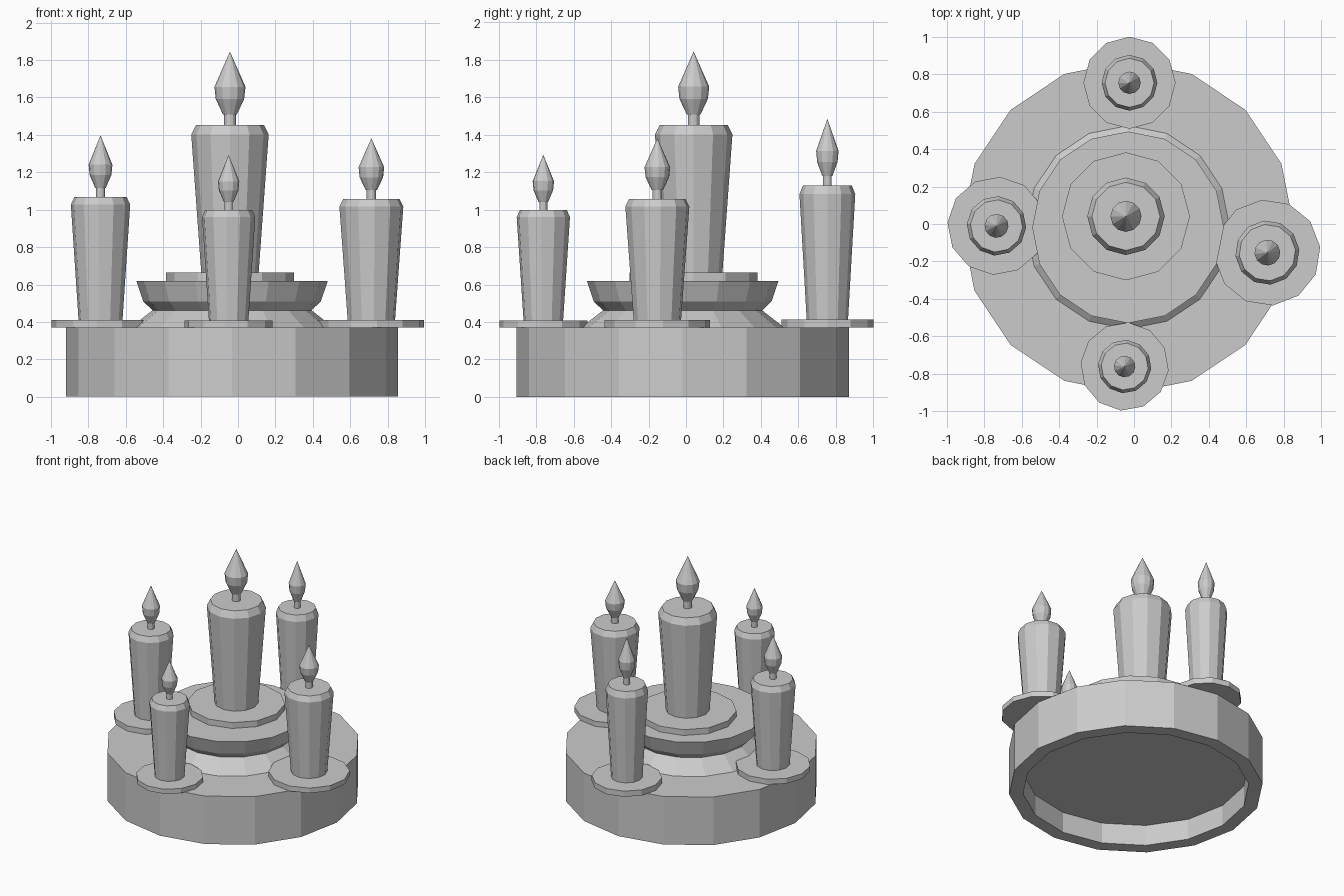
import bpy, bmesh
from math import sin, cos, pi, radians

if "Cube" in bpy.data.objects:
    bpy.data.objects.remove(bpy.data.objects["Cube"])


def lathe(name, profile, sides, loc=(0, 0, 0), scale=(1, 1, 1), rot=0):
    """Revolve (radius, z) points around z; radius 0 makes a pole, open ends are capped."""
    bm = bmesh.new()
    rings = []
    for r, z in profile:
        if r == 0:
            rings.append([bm.verts.new((0, 0, z))])
        else:
            rings.append([bm.verts.new((r * cos(2 * pi * i / sides), r * sin(2 * pi * i / sides), z))
                          for i in range(sides)])
    for a, b in zip(rings, rings[1:]):
        for i in range(sides):
            j = (i + 1) % sides
            if len(b) == 1:
                bm.faces.new((a[i], a[j], b[0]))
            elif len(a) == 1:
                bm.faces.new((a[0], b[j], b[i]))
            else:
                bm.faces.new((a[i], a[j], b[j], b[i]))
    for ring in (rings[0], rings[-1]):
        if len(ring) > 1:
            bm.faces.new(ring)
    bmesh.ops.recalc_face_normals(bm, faces=bm.faces)
    mesh = bpy.data.meshes.new(name)
    bm.to_mesh(mesh)
    bm.free()
    ob = bpy.data.objects.new(name, mesh)
    ob.location, ob.scale = loc, scale
    ob.rotation_euler.z = radians(rot)
    bpy.context.collection.objects.link(ob)
    return ob


CENTRE = (-0.032, -0.018, 0)

# round base with a recessed underside
lathe("base", [(0.79, 0.16), (0.79, 0), (0.888, 0), (0.888, 0.37)], 16, CENTRE)

# waisted pedestal under the middle candle
lathe("pedestal", [(0.55, 0.365), (0.425, 0.462), (0.475, 0.51), (0.512, 0.62)], 16, CENTRE)

# candle parts in the middle candle's size, measured up from the tray underside
PARTS = {
    "tray": [(0.342, 0), (0.342, 0.048)],
    "candle": [(0.153, 0.04), (0.207, 0.785), (0.182, 0.835)],
    "wick": [(0.031, 0.825), (0.031, 0.91)],
    "flame": [(0.037, 0.892), (0.076, 0.975), (0.083, 1.04), (0, 1.228)],
}

# position, width scale, height scale, turn
CANDLES = {
    "middle": (-0.043, 0.041, 0.617, 1.0, 1.0, 0),
    "left": (-0.735, -0.01, 0.371, 0.768, 0.836, -4),
    "right": (0.713, -0.153, 0.371, 0.83, 0.823, 6),
    "front": (-0.05, -0.762, 0.371, 0.69, 0.751, -5),
    "back": (-0.024, 0.755, 0.371, 0.72, 0.907, 0),
}

for place, (x, y, z, w, h, turn) in CANDLES.items():
    for part, profile in PARTS.items():
        lathe(f"{place}_{part}", profile, 12, (x, y, z), (w, w, h), turn)
